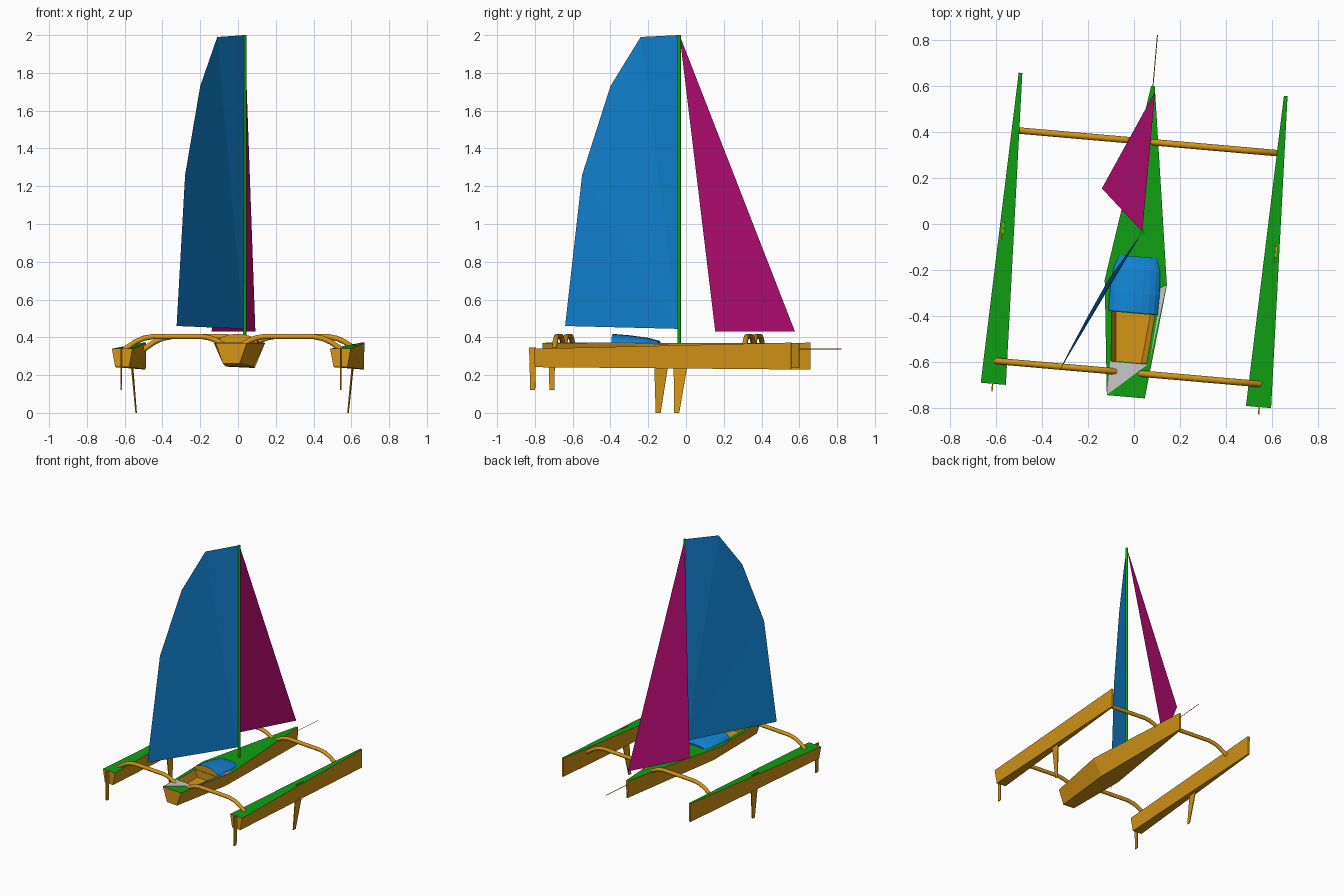
import bpy, bmesh, math
from mathutils import Matrix, Vector

if "Cube" in bpy.data.objects:
    bpy.data.objects.remove(bpy.data.objects["Cube"])

# The boat sits turned 5 degrees; boat space has +y towards the bow
BOAT = Matrix.Rotation(math.radians(-5), 4, 'Z') @ Matrix.Translation((0.03, 0, 0))


def material(name, rgb):
    m = bpy.data.materials.new(name)
    m.diffuse_color = (*rgb, 1)
    m.use_nodes = True
    m.node_tree.nodes["Principled BSDF"].inputs["Base Color"].default_value = m.diffuse_color
    return m


GOLD = material("gold", (0.66, 0.30, 0.008))
GREEN = material("green", (0.005, 0.35, 0.006))
BLUE = material("blue", (0.006, 0.23, 0.66))
MAGENTA = material("magenta", (0.52, 0.004, 0.19))
GREY = material("light grey", (0.58, 0.58, 0.58))


def finish(name, bm, mats, xform=BOAT, solid=True):
    if solid:
        bmesh.ops.recalc_face_normals(bm, faces=bm.faces)
    bm.transform(xform)
    me = bpy.data.meshes.new(name)
    bm.to_mesh(me)
    bm.free()
    ob = bpy.data.objects.new(name, me)
    bpy.context.collection.objects.link(ob)
    for m in mats:
        me.materials.append(m)
    return ob


def loft(name, rings, mats, rule=None, smooth=False):
    """Skin closed rings of equal length and cap both ends."""
    bm = bmesh.new()
    vs = [[bm.verts.new(p) for p in r] for r in rings]
    n = len(rings[0])
    for a, b in zip(vs, vs[1:]):
        for i in range(n):
            f = bm.faces.new((a[i], a[(i + 1) % n], b[(i + 1) % n], b[i]))
            f.smooth = smooth
    bm.faces.new(vs[0])
    bm.faces.new(vs[-1])
    bmesh.ops.recalc_face_normals(bm, faces=bm.faces)
    if rule:
        for f in bm.faces:
            f.material_index = rule(f)
    return finish(name, bm, mats)


def tube(name, path, radius, mat, sides=12):
    """Round bar along a path lying in a plane of constant y, or straight."""
    pts = [Vector(p) for p in path]
    rings = []
    for i, p in enumerate(pts):
        d = (pts[min(i + 1, len(pts) - 1)] - pts[max(i - 1, 0)]).normalized()
        side = Vector((0, 1, 0)) if abs(d.y) < 0.9 else Vector((1, 0, 0))
        up = d.cross(side).normalized()
        rings.append([p + radius * (side * math.cos(t) + up * math.sin(t))
                      for t in (2 * math.pi * k / sides for k in range(sides))])
    return loft(name, rings, [mat], smooth=True)


def hull(name, cx, stations):
    """Stations: y, half deck width, half bottom width, deck z, bottom z."""
    rings = [[(cx - t, y, zt), (cx + t, y, zt), (cx + b, y, zb), (cx - b, y, zb)]
             for y, t, b, zt, zb in stations]
    return loft(name, rings, [GOLD, GREEN], lambda f: int(f.normal.z > 0.7))


def sheet(name, pts, mat):
    """Thin sail fanned from its first point, in world space."""
    bm = bmesh.new()
    vs = [bm.verts.new(p) for p in pts]
    for a, b in zip(vs[1:], vs[2:]):
        bm.faces.new((vs[0], a, b))
    return finish(name, bm, [mat], Matrix(), solid=False)


def plate(name, pts, z, mat, h=0.003):
    return loft(name, [[(x, y, z - h) for x, y in pts], [(x, y, z + h) for x, y in pts]], [mat])


# Main hull with a cockpit recess
main = hull("main_hull", 0, [(-0.753, 0.083, 0.045, 0.37, 0.262),
                             (-0.253, 0.136, 0.072, 0.37, 0.245),
                             (0.605, 0.008, 0.006, 0.37, 0.238)])
cutter = loft("cockpit_cutter", [
    [(-0.075, -0.388, 0.315), (0.075, -0.388, 0.315), (0.055, -0.602, 0.315), (-0.055, -0.602, 0.315)],
    [(-0.102, -0.388, 0.39), (0.102, -0.388, 0.39), (0.086, -0.602, 0.39), (-0.086, -0.602, 0.39)]],
    [GOLD])
cutter.hide_render = True
cutter.hide_viewport = True
cutter.display_type = 'WIRE'
mod = main.modifiers.new("cockpit", 'BOOLEAN')
mod.operation = 'DIFFERENCE'
mod.solver = 'EXACT'
mod.object = cutter

# Grey deck panels
plate("stern_panel", [(-0.081, -0.606), (0.081, -0.606), (-0.083, -0.752)], 0.37, GREY)
plate("side_panel", [(0.133, -0.256), (0.108, -0.27), (0.107, -0.385), (0.09, -0.59)], 0.37, GREY)

# Arched cabin roof with a gold aft bulkhead
rings = []
for y, w, top in [(-0.385, 0.110, 0.418), (-0.30, 0.111, 0.411),
                  (-0.20, 0.104, 0.398), (-0.14, 0.085, 0.382)]:
    arc = [(w * math.cos(math.pi * k / 10), y, 0.366 + (top - 0.366) * math.sin(math.pi * k / 10))
           for k in range(11)]
    rings.append(arc)
cabin = loft("cabin_roof", rings, [BLUE, GOLD], lambda f: int(f.normal.y < -0.9), smooth=False)

# Floats, foils, rudders and cross beams on both sides
ARCH = [(0.0, 0.335), (0.025, 0.352), (0.06, 0.376), (0.10, 0.394), (0.15, 0.404)]
for side, s in (("left", -1), ("right", 1)):
    hull(side + "_float", s * 0.58, [(-0.747, 0.055, 0.037, 0.34, 0.242),
                                     (0.613, 0.008, 0.006, 0.372, 0.23)])

    def blade(name, profile, t=0.003):
        # profile points: x offset, y, z
        loft(name, [[(s * x + d, y, z) for x, y, z in profile] for d in (-t, t)], [GOLD])

    blade(side + "_daggerboard", [(0.597, -0.116, 0.362), (0.597, -0.04, 0.362),
                                  (0.585, -0.044, 0.235), (0.563, -0.083, 0.0),
                                  (0.563, -0.109, 0.0), (0.585, -0.114, 0.235)])
    blade(side + "_rudder", [(0.583, -0.780, 0.345), (0.583, -0.744, 0.345),
                             (0.583, -0.748, 0.12), (0.583, -0.774, 0.12)])
    for where, y, outer, inner in (("front", 0.362, 0.565, 0.02), ("aft", -0.647, 0.578, 0.053)):
        path = [(s * (outer - a), y, z) for a, z in ARCH]
        path += [(s * (inner + a), y, z) for a, z in
                 ((0.11, 0.404), (0.07, 0.397), (0.035, 0.383), (0.0, 0.362))]
        tube(f"{side}_{where}_beam", path, 0.014, GOLD)

# Bowsprit and mast
tube("bowsprit", [(0, 0.55, 0.338), (0, 0.83, 0.338)], 0.002, GOLD, 6)
mx, my = 0.036, -0.036
inv = BOAT.inverted()
tube("mast", [inv @ Vector((mx, my, 0.36)), inv @ Vector((mx, my, 2.0))], 0.009, GREEN, 12)

# Sails
sheet("mainsail", [(0.03, -0.045, 0.445), (-0.325, -0.64, 0.46), (-0.28, -0.55, 1.26),
                   (-0.2, -0.4, 1.73), (-0.11, -0.24, 1.99), (0.033, -0.04, 2.0)], BLUE)
sheet("jib", [(0.036, -0.034, 2.0), (-0.14, 0.155, 0.43), (0.092, 0.577, 0.43)], MAGENTA)
